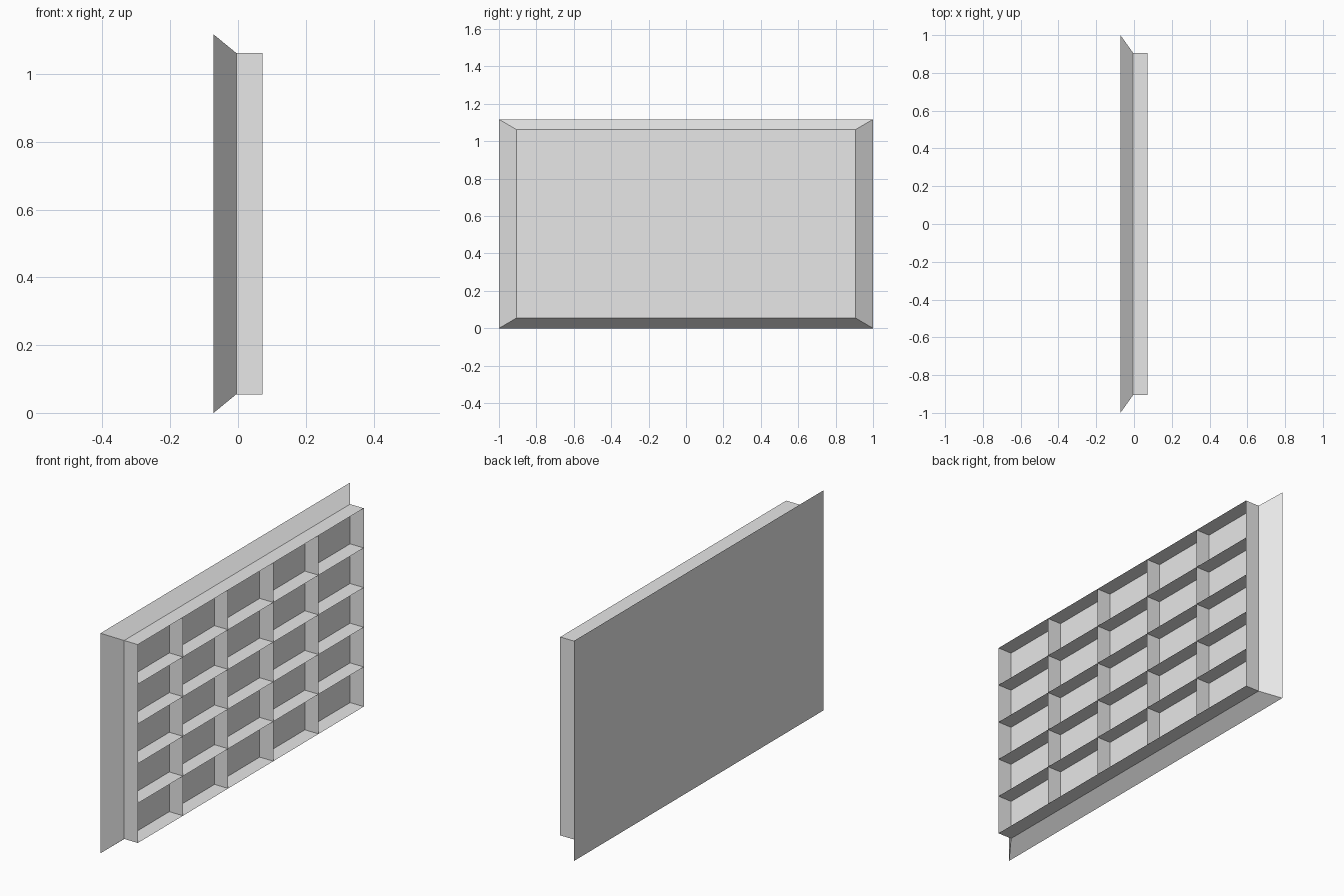
import bpy
import bmesh

if "Cube" in bpy.data.objects:
    bpy.data.objects.remove(bpy.data.objects["Cube"], do_unlink=True)

# Key dimensions
BACK, STEP, FRONT = -0.072, -0.005, 0.072
HALF_Y, TOP = 1.0, 1.117
GRID_Y, GRID_LOW, GRID_TOP = 0.906, 0.055, 1.062
COLUMNS, ROWS = 5, 5

grey = bpy.data.materials.new("light grey")
grey.use_nodes = True
colour = (0.8, 0.8, 0.8, 1)
grey.diffuse_color = colour
grey.node_tree.nodes["Principled BSDF"].inputs["Base Color"].default_value = colour


def make_object(name, bm):
    mesh = bpy.data.meshes.new(name)
    bm.to_mesh(mesh)
    bm.free()
    mesh.materials.append(grey)
    obj = bpy.data.objects.new(name, mesh)
    bpy.context.collection.objects.link(obj)


def ring(bm, x, half_y, low, top):
    corners = ((-half_y, low), (half_y, low), (half_y, top), (-half_y, top))
    return [bm.verts.new((x, y, z)) for y, z in corners]


def bridge(bm, a, b):
    for i in range(4):
        j = (i + 1) % 4
        bm.faces.new((a[i], a[j], b[j], b[i]))


# Flared backing panel: large back sheet tapering to the smaller plate
bm = bmesh.new()
outer = ring(bm, BACK, HALF_Y, 0, TOP)
inner = ring(bm, STEP, GRID_Y, GRID_LOW, GRID_TOP)
bm.faces.new(outer[::-1])
bridge(bm, outer, inner)
bm.faces.new(inner)
make_object("flared_panel", bm)

# Thin rim standing around the plate
bm = bmesh.new()
bridge(bm, ring(bm, STEP, GRID_Y, GRID_LOW, GRID_TOP),
       ring(bm, FRONT, GRID_Y, GRID_LOW, GRID_TOP))
make_object("grid_rim", bm)


def fin(bm, start, end):
    points = [(STEP, *start), (FRONT, *start), (FRONT, *end), (STEP, *end)]
    bm.faces.new([bm.verts.new(p) for p in points])


# Upright and level sheet dividers
bm = bmesh.new()
for i in range(1, COLUMNS):
    y = -GRID_Y + 2 * GRID_Y * i / COLUMNS
    fin(bm, (y, GRID_LOW), (y, GRID_TOP))
make_object("upright_dividers", bm)

bm = bmesh.new()
for i in range(1, ROWS):
    z = GRID_LOW + (GRID_TOP - GRID_LOW) * i / ROWS
    fin(bm, (-GRID_Y, z), (GRID_Y, z))
make_object("level_dividers", bm)
